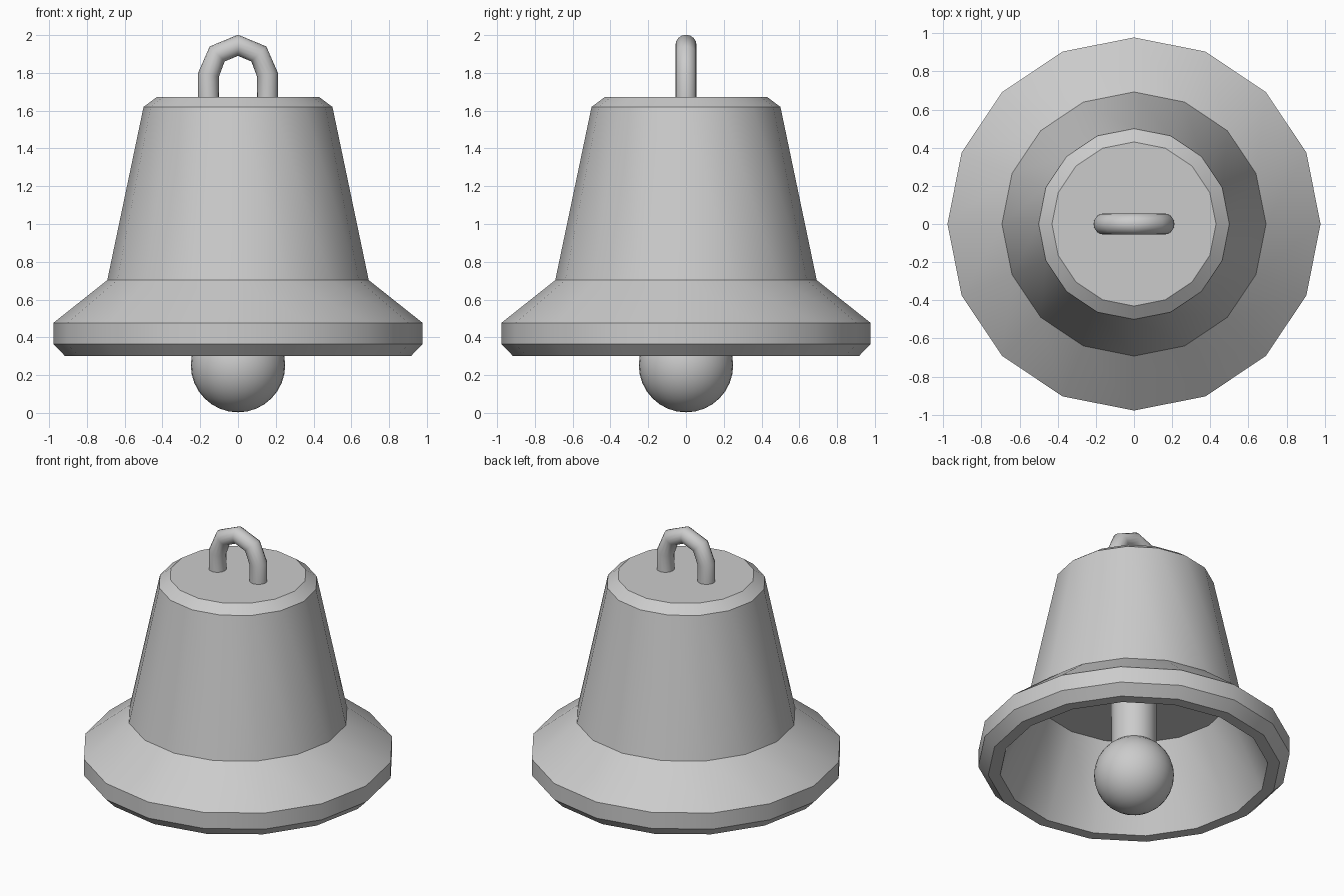
import bpy, bmesh
from math import pi, sin, cos, radians

if "Cube" in bpy.data.objects:
    bpy.data.objects.remove(bpy.data.objects["Cube"])


def lathe(name, profile, sides):
    """Revolve (radius, z) points around z and close both ends."""
    bm = bmesh.new()
    rings = [[bm.verts.new((r * cos(2 * pi * i / sides), r * sin(2 * pi * i / sides), z))
              for i in range(sides)] for r, z in profile]
    for a, b in zip(rings, rings[1:]):
        for i in range(sides):
            j = (i + 1) % sides
            bm.faces.new((a[i], b[i], b[j], a[j]))
    bm.faces.new(rings[0])
    bm.faces.new(rings[-1][::-1])
    bmesh.ops.recalc_face_normals(bm, faces=bm.faces)
    mesh = bpy.data.meshes.new(name)
    bm.to_mesh(mesh)
    bm.free()
    obj = bpy.data.objects.new(name, mesh)
    bpy.context.collection.objects.link(obj)
    smooth(obj)
    return obj


def smooth(obj):
    bpy.ops.object.select_all(action='DESELECT')
    obj.select_set(True)
    bpy.context.view_layer.objects.active = obj
    bpy.ops.object.shade_smooth_by_angle(angle=radians(30))


# Bell body: outside from the crown down, round the lip, then up the inside
lathe("bell_body", [(0.43, 1.672), (0.5, 1.62), (0.692, 0.703), (0.978, 0.476),
                    (0.978, 0.365), (0.915, 0.3), (0.84, 0.3), (0.61, 0.84)], 16)

# Clapper
lathe("clapper_stem", [(0.14, 0.85), (0.14, 0.35)], 32)
bpy.ops.mesh.primitive_uv_sphere_add(segments=32, ring_count=16, radius=0.25,
                                     location=(0, 0, 0.253))
ball = bpy.context.object
ball.name = "clapper_ball"
smooth(ball)

# Hanging loop: round tube along two legs and a four-segment arch
R, ZC = 0.156, 1.79
path = [(R, 1.66)] + [(R * cos(k * pi / 4), ZC + R * sin(k * pi / 4)) for k in range(5)] + [(-R, 1.66)]
curve = bpy.data.curves.new("hanging_loop", 'CURVE')
curve.dimensions = '3D'
curve.bevel_depth = 0.056
curve.bevel_resolution = 6
curve.use_fill_caps = True
spline = curve.splines.new('POLY')
spline.points.add(len(path) - 1)
for p, (x, z) in zip(spline.points, path):
    p.co = (x, 0, z, 1)
loop = bpy.data.objects.new("hanging_loop", curve)
bpy.context.collection.objects.link(loop)
bpy.ops.object.select_all(action='DESELECT')
loop.select_set(True)
bpy.context.view_layer.objects.active = loop
bpy.ops.object.convert(target='MESH')
bpy.ops.object.shade_smooth_by_angle(angle=radians(50))
